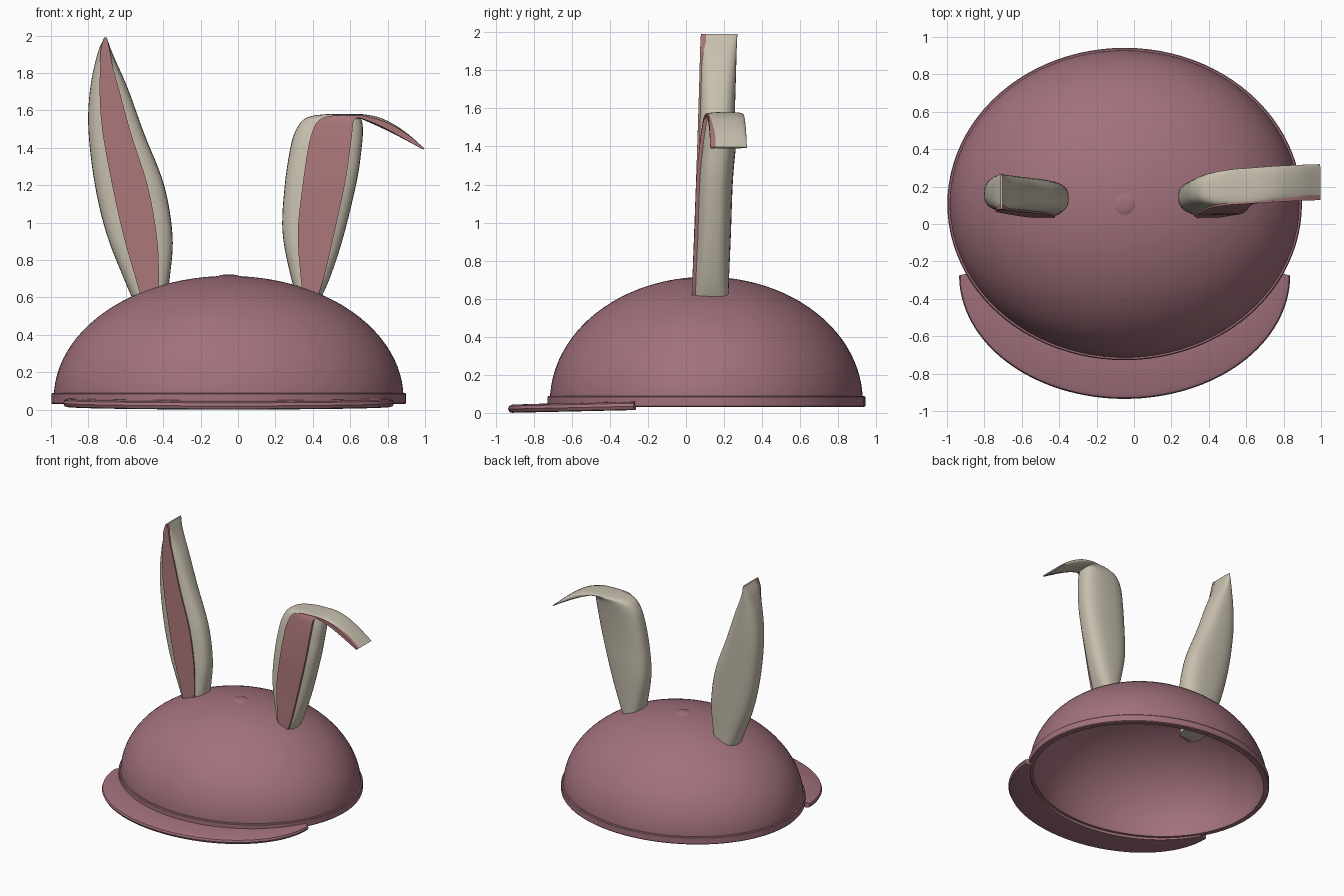
import bpy, bmesh
from math import sin, cos, pi, radians, copysign
from mathutils import Vector

if "Cube" in bpy.data.objects:
    bpy.data.objects.remove(bpy.data.objects["Cube"])

CX, CY = -0.05, 0.107          # centre of the cap


def material(name, rgb):
    m = bpy.data.materials.new(name)
    m.diffuse_color = (*rgb, 1)
    m.use_nodes = True
    m.node_tree.nodes["Principled BSDF"].inputs["Base Color"].default_value = m.diffuse_color
    return m


MAUVE = material("mauve", (0.36, 0.165, 0.20))
PINK = material("pink", (0.40, 0.18, 0.19))
CREAM = material("cream", (0.58, 0.53, 0.43))


def loft(name, rings, mat, closed=False, caps=True, angle=35):
    """Skin a list of equal-length point loops."""
    bm = bmesh.new()
    vs = [[bm.verts.new(p) for p in r] for r in rings]
    n = len(vs[0])
    for i in range(len(vs) if closed else len(vs) - 1):
        a, b = vs[i], vs[(i + 1) % len(vs)]
        for j in range(n):
            k = (j + 1) % n
            bm.faces.new((a[j], a[k], b[k], b[j]))
    if caps and not closed:
        bm.faces.new(vs[0])
        bm.faces.new(vs[-1])
    bmesh.ops.remove_doubles(bm, verts=bm.verts, dist=1e-5)
    bmesh.ops.recalc_face_normals(bm, faces=bm.faces)
    me = bpy.data.meshes.new(name)
    bm.to_mesh(me)
    bm.free()
    me.materials.append(mat)
    ob = bpy.data.objects.new(name, me)
    bpy.context.collection.objects.link(ob)
    bpy.ops.object.select_all(action='DESELECT')
    ob.select_set(True)
    bpy.context.view_layer.objects.active = ob
    bpy.ops.object.shade_smooth_by_angle(angle=radians(angle))
    return ob


def oval(rx, ry, z, n=96):
    return [(CX + rx * cos(2 * pi * i / n), CY + ry * sin(2 * pi * i / n), z)
            for i in range(n)]


# Hollow dome: outer skin up, inner skin back down
RX, RY, Z0, H = 0.935, 0.822, 0.06, 0.655
N = 24
dome = [oval(RX - 0.025, RY - 0.025, 0.03), oval(RX, RY, 0.03)]
for i in range(N + 1):
    a = pi / 2 * i / N
    dome.append(oval(RX * cos(a), RY * cos(a), Z0 + H * sin(a)))
outer = loft("dome_outer", dome, MAUVE, caps=False)
inner = [oval((RX - 0.025) * cos(a), (RY - 0.025) * cos(a), Z0 + (H - 0.025) * sin(a))
         for a in [pi / 2 * i / N for i in range(N + 1)]]
loft("dome_lining", [oval(RX - 0.025, RY - 0.025, 0.03)] + inner, MAUVE, caps=False)

# Band around the rim
band = [(-0.03, 0.03), (0.008, 0.03), (0.013, 0.036), (0.013, 0.084),
        (0.008, 0.09), (-0.012, 0.09)]
loft("rim_band", [oval(RX + d, RY + d, z) for d, z in band], MAUVE, closed=True)

# Crown button
button = [(0.06, 0.70), (0.057, 0.713), (0.045, 0.719), (0.025, 0.722), (0.008, 0.723)]
loft("crown_button", [oval(r, r, z, 32) for r, z in button], MAUVE)

# Brim: crescent swept between the rim and an outer half oval
rings = []
for i in range(65):
    s = i / 64
    ai = radians(-153 + 126 * s)
    ao = pi + pi * s
    p = Vector((CX + 0.925 * cos(ai), CY + 0.812 * sin(ai), 0))
    q = Vector((CX + 0.885 * cos(ao), -0.275 + 0.66 * sin(ao), 0))
    d = (q - p).normalized()
    lift = lambda v: 0.015 * (v.y + 0.94) / 0.68
    ring = []
    for base, off, z in ((p, 0, 0.003), (q, -0.022, 0), (q, -0.008, 0.004), (q, 0, 0.02),
                         (q, -0.006, 0.036), (q, -0.022, 0.043), (p, 0, 0.045)):
        v = base + d * off
        ring.append((v.x, v.y, z + lift(v)))
    rings.append(ring)
loft("brim", rings, MAUVE)


def spline(pts, steps=6):
    """Catmull-Rom through tuples."""
    v = [Vector(p) for p in pts]
    v = [2 * v[0] - v[1]] + v + [2 * v[-1] - v[-2]]
    out = []
    for i in range(1, len(v) - 2):
        a, b, c, d = v[i - 1:i + 3]
        for k in range(steps):
            t = k / steps
            out.append(0.5 * (2 * b + (c - a) * t + (2 * a - 5 * b + 4 * c - d) * t * t
                              + (3 * b - a - 3 * c + d) * t ** 3))
    return out + [v[-2]]


def ear(name, edges, lo, hi):
    """edges: left x, left z, right x, right z, centre y for each station."""
    body, lining = [], []
    sections = spline(edges)
    for i, (lx, lz, rx, rz, yc) in enumerate(sections):
        L, R = Vector((lx, yc, lz)), Vector((rx, yc, rz))
        ring = []
        for k in range(32):
            a = 2 * pi * k / 32
            u = copysign(abs(cos(a)) ** (2 / 2.7), cos(a))
            w = copysign(abs(sin(a)) ** (2 / 2.7), sin(a))
            p = L.lerp(R, 0.5 + 0.5 * u)
            ring.append((p.x, yc + 0.094 * w, p.z))
        body.append(ring)
        # lining widens to the full width at the tip
        f = max(0, i / (len(sections) - 1) - 0.8) / 0.2
        a = L.lerp(R, lo * (1 - f) + 0.02 * f)
        b = L.lerp(R, hi * (1 - f) + 0.98 * f)
        lining.append([(a.x, yc - 0.07, a.z), (a.x, yc - 0.098, a.z),
                       (b.x, yc - 0.098, b.z), (b.x, yc - 0.07, b.z)])
    loft(name, body, CREAM, angle=50)
    loft(name + "_lining", lining, PINK)


# Upright ear
ear("upright_ear", [
    (-0.55, 0.56, -0.385, 0.58, 0.128), (-0.61, 0.70, -0.363, 0.72, 0.132),
    (-0.70, 0.93, -0.35, 0.93, 0.14), (-0.765, 1.20, -0.395, 1.20, 0.15),
    (-0.80, 1.50, -0.503, 1.48, 0.16), (-0.79, 1.72, -0.59, 1.72, 0.167),
    (-0.752, 1.90, -0.665, 1.89, 0.172), (-0.715, 1.99, -0.702, 1.99, 0.176)], 0.25, 0.76)

# Folded ear
ear("folded_ear", [
    (0.335, 0.55, 0.42, 0.55, 0.128), (0.285, 0.70, 0.49, 0.70, 0.132),
    (0.238, 0.95, 0.565, 0.93, 0.142), (0.25, 1.20, 0.635, 1.22, 0.152),
    (0.28, 1.40, 0.66, 1.39, 0.168), (0.31, 1.495, 0.668, 1.48, 0.18),
    (0.36, 1.557, 0.665, 1.53, 0.19), (0.45, 1.578, 0.66, 1.55, 0.2),
    (0.58, 1.58, 0.658, 1.555, 0.206), (0.68, 1.578, 0.68, 1.545, 0.211),
    (0.78, 1.553, 0.77, 1.505, 0.217), (0.89, 1.488, 0.87, 1.455, 0.222),
    (0.997, 1.397, 0.99, 1.39, 0.226)], 0.25, 0.84)
